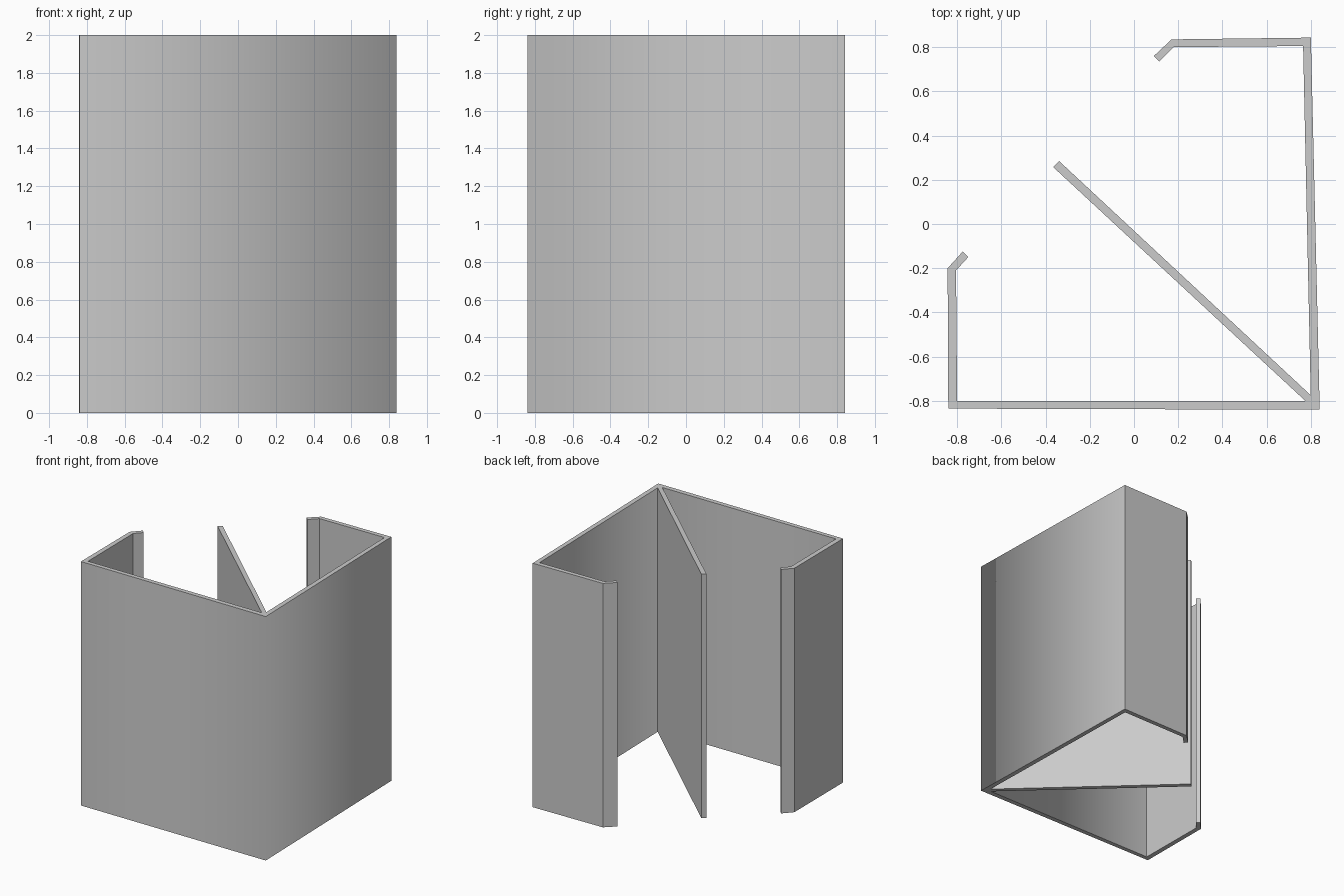
import bpy
import bmesh
from mathutils import Vector

cube = bpy.data.objects.get("Cube")
if cube:
    bpy.data.objects.remove(cube, do_unlink=True)

HEIGHT = 2.0

grey = bpy.data.materials.new("plain grey")
grey.use_nodes = True
colour = (0.6, 0.6, 0.6, 1)
grey.diffuse_color = colour
grey.node_tree.nodes["Principled BSDF"].inputs["Base Color"].default_value = colour


def extrude_profile(name, points, soft_corners=()):
    """Extrude a plan outline upward; only the soft corners shade smoothly."""
    bm = bmesh.new()
    outline = [bm.verts.new((x, y, 0)) for x, y in points]
    base = bm.faces.new(outline)
    result = bmesh.ops.extrude_face_region(bm, geom=[base], use_keep_orig=True)
    top = [v for v in result["geom"] if isinstance(v, bmesh.types.BMVert)]
    bmesh.ops.translate(bm, verts=top, vec=(0, 0, HEIGHT))
    bmesh.ops.recalc_face_normals(bm, faces=bm.faces)
    for face in bm.faces:
        face.smooth = True
    for edge in bm.edges:
        a, b = edge.verts
        upright = abs(a.co.z - b.co.z) > HEIGHT / 2
        soft = any((a.co.xy - Vector(p)).length < 0.001 for p in soft_corners)
        edge.smooth = upright and soft
    mesh = bpy.data.meshes.new(name)
    bm.to_mesh(mesh)
    bm.free()
    mesh.materials.append(grey)
    obj = bpy.data.objects.new(name, mesh)
    bpy.context.collection.objects.link(obj)
    return obj


# Folded outer wall with a bent lip at both free ends
outer_corner = (0.84, -0.84)
inner_corner = (0.80, -0.80)
outer = [(0.09, 0.76), (0.17, 0.835), (0.80, 0.843), outer_corner,
         (-0.84, -0.835), (-0.843, -0.20), (-0.775, -0.125)]
inner = [(-0.75, -0.15), (-0.805, -0.21), (-0.80, -0.80), inner_corner,
         (0.765, 0.805), (0.18, 0.80), (0.115, 0.735)]
extrude_profile("folded_wall", outer + inner, (outer_corner, inner_corner))

# Diagonal fin running out of the inside corner
extrude_profile("diagonal_fin", [(-0.365, 0.257), (0.775, -0.80), (0.805, -0.82),
                                 (0.82, -0.79), (0.80, -0.775), (-0.338, 0.284)])
